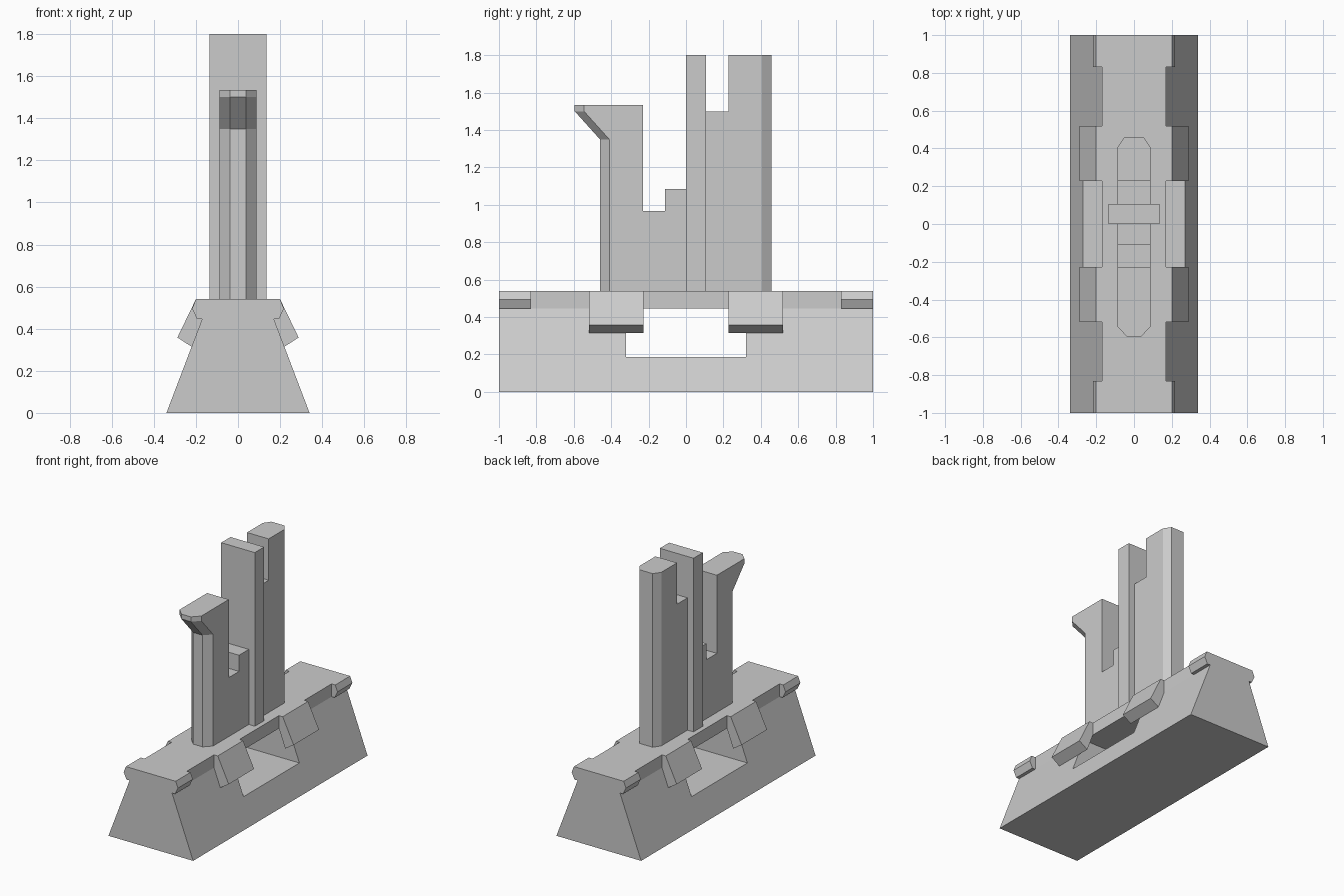
import bpy, bmesh

if "Cube" in bpy.data.objects:
    bpy.data.objects.remove(bpy.data.objects["Cube"])


def loft(name, rings, mirror=None):
    """Closed solid through rings with equal point counts."""
    bm = bmesh.new()
    loops = [[bm.verts.new(p) for p in ring] for ring in rings]
    for a, b in zip(loops, loops[1:]):
        for i in range(len(a)):
            j = (i + 1) % len(a)
            bm.faces.new((a[i], a[j], b[j], b[i]))
    bm.faces.new(loops[0][::-1])
    bm.faces.new(loops[-1])
    bmesh.ops.recalc_face_normals(bm, faces=bm.faces)
    mesh = bpy.data.meshes.new(name)
    bm.to_mesh(mesh)
    bm.free()
    obj = bpy.data.objects.new(name, mesh)
    bpy.context.collection.objects.link(obj)
    if mirror:
        mod = obj.modifiers.new("mirror", 'MIRROR')
        mod.use_axis = mirror
        mod.use_clip = False
        mod.use_mirror_merge = False
    return obj


def box(name, x, y0, y1, z0, z1):
    return loft(name, [[(-x, y0, z), (x, y0, z), (x, y1, z), (-x, y1, z)]
                       for z in (z0, z1)])


def side_profile(name, points, half_width):
    """Extrude a (y, z) outline across x; the half width may vary with z."""
    return loft(name, [[(s * half_width(z), y, z) for y, z in points] for s in (-1, 1)])


def lug(name, points, y0, y1):
    """Extrude an (x, z) outline along y, repeated at all four corners."""
    return loft(name, [[(x, y, z) for x, z in points] for y in (y0, y1)],
                (True, True, False))


NECK, DECK = 0.447, 0.54

# Tapered base with the window through it, closed above by the deck
base = [(-1, 0), (1, 0), (1, NECK), (0.32, NECK), (0.32, 0.187),
        (-0.32, 0.187), (-0.32, NECK), (-1, NECK)]
side_profile("base", base, lambda z: 0.34 - 0.17 * z / NECK)
box("deck", 0.17, -1, 1, NECK, DECK)

# Clip lugs along both long edges
lug("end_lugs", [(0.17, NECK), (0.195, NECK), (0.218, 0.495), (0.2, DECK), (0.17, DECK)],
    0.83, 1)
lug("middle_lugs", [(0.17, NECK), (0.22, 0.314), (0.288, 0.358), (0.2, DECK), (0.17, DECK)],
    0.227, 0.518)


# Front post with chamfered nose and overhanging top
def post_ring(shift, z):
    f, c = -0.46 + shift, -0.41 + shift
    return [(-0.087, -0.23, z), (-0.087, c, z), (-0.038, f, z),
            (0.038, f, z), (0.087, c, z), (0.087, -0.23, z)]


loft("front_post", [post_ring(0, DECK), post_ring(0, 1.35),
                    post_ring(-0.135, 1.5), post_ring(-0.135, 1.535)])

# Low stepped web between front post and cross plate
side_profile("front_web", [(-0.23, DECK), (0, DECK), (0, 1.085), (-0.112, 1.085),
                           (-0.112, 0.968), (-0.23, 0.968)], lambda z: 0.087)

# Wide cross plate, rear web and chamfered rear post
box("cross_plate", 0.135, 0, 0.107, DECK, 1.8)
box("rear_web", 0.087, 0.107, 0.227, DECK, 1.5)
loft("rear_post", [[(-0.087, 0.227, z), (0.087, 0.227, z), (0.087, 0.407, z),
                    (0.053, 0.457, z), (-0.053, 0.457, z), (-0.087, 0.407, z)]
                   for z in (DECK, 1.8)])
